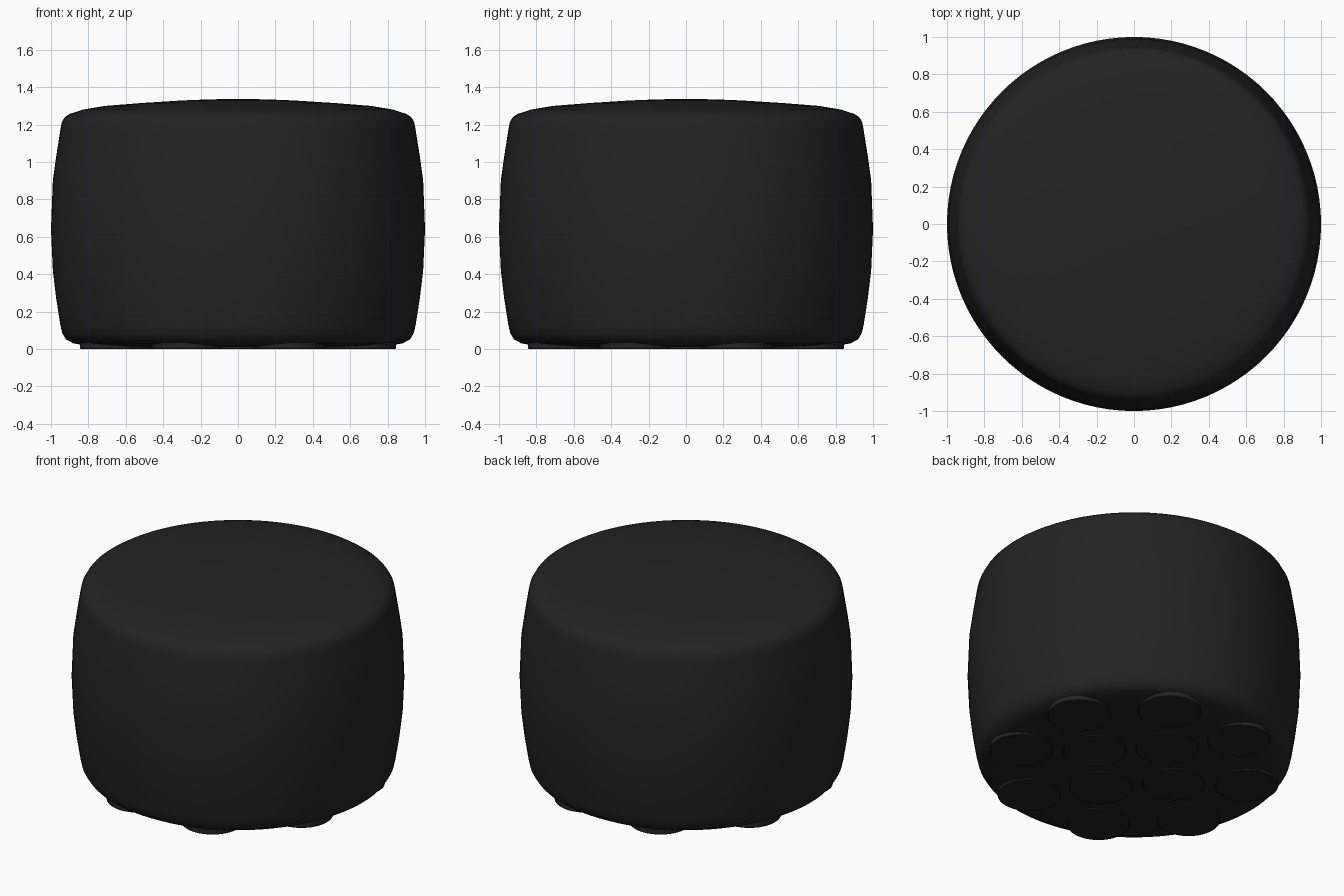
import bpy
import bmesh
from math import cos, sin, tau, radians

if "Cube" in bpy.data.objects:
    bpy.data.objects.remove(bpy.data.objects["Cube"], do_unlink=True)

# Single dark colour for the whole pouf
black = bpy.data.materials.new("charcoal_fabric")
black.use_nodes = True
black.diffuse_color = (0.017, 0.017, 0.017, 1)
black.node_tree.nodes["Principled BSDF"].inputs["Base Color"].default_value = black.diffuse_color


def lathe(name, profile, segments, angle, location=(0, 0, 0)):
    """Revolve (radius, height) points; both ends lie on the axis."""
    bm = bmesh.new()
    verts = [bm.verts.new((r, 0, z)) for r, z in profile]
    edges = [bm.edges.new(pair) for pair in zip(verts, verts[1:])]
    bmesh.ops.spin(bm, geom=verts + edges, cent=(0, 0, 0), axis=(0, 0, 1),
                   angle=tau, steps=segments, use_merge=False)
    bmesh.ops.remove_doubles(bm, verts=bm.verts, dist=0.0002)
    bmesh.ops.recalc_face_normals(bm, faces=bm.faces)
    mesh = bpy.data.meshes.new(name)
    bm.to_mesh(mesh)
    bm.free()
    mesh.materials.append(black)
    obj = bpy.data.objects.new(name, mesh)
    obj.location = location
    bpy.context.collection.objects.link(obj)
    bpy.ops.object.select_all(action="DESELECT")
    obj.select_set(True)
    bpy.context.view_layer.objects.active = obj
    bpy.ops.object.shade_smooth_by_angle(angle=radians(angle))
    return obj


# Padded body: bulging wall, rounded rims, shallow domed top
body_profile = [
    (0, 0.01), (0.4, 0.01), (0.72, 0.012), (0.82, 0.02), (0.88, 0.03),
    (0.92, 0.052), (0.94, 0.085), (0.95, 0.13), (0.972, 0.27), (0.99, 0.42),
    (1.0, 0.64),
    (0.99, 0.9), (0.972, 1.03), (0.95, 1.17), (0.943, 1.21), (0.928, 1.238),
    (0.9, 1.257), (0.83, 1.28), (0.71, 1.3), (0.52, 1.315), (0.3, 1.329),
    (0.15, 1.335), (0, 1.337),
]
lathe("pouf_body", body_profile, 96, 60)

# Flat round feet: four inside, eight around the edge
foot_profile = [(0, 0), (0.185, 0), (0.19, 0.004), (0.19, 0.035), (0, 0.035)]
for ring, count, radius, start in (("inner", 4, 0.31, 0), ("outer", 8, 0.71, tau / 16)):
    for i in range(count):
        a = start + i * tau / count
        lathe(f"{ring}_foot_{i + 1}", foot_profile, 40, 30,
              (radius * cos(a), radius * sin(a), 0))
